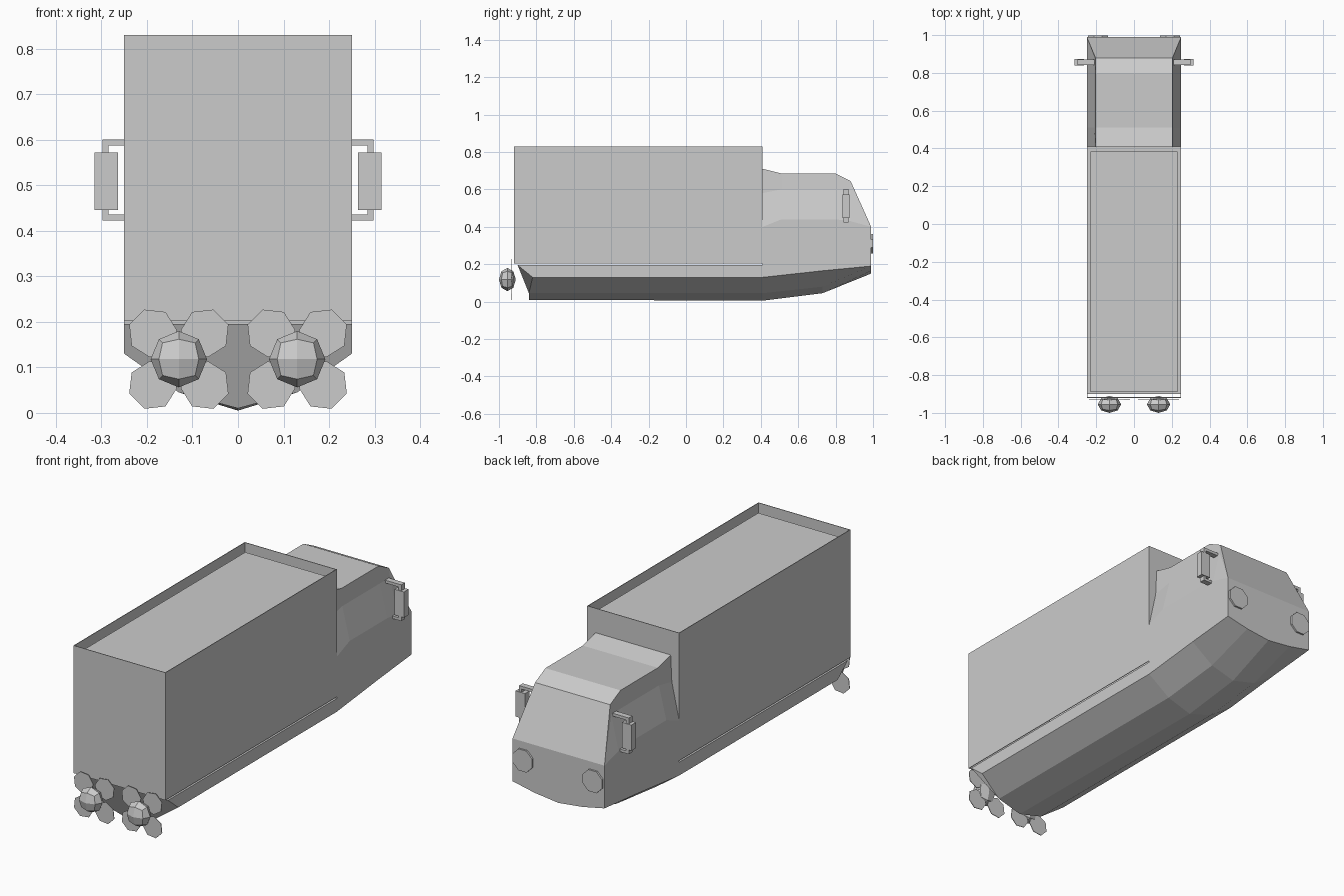
import bpy, bmesh, math
from mathutils import Vector

old = bpy.data.objects.get("Cube")
if old:
    bpy.data.objects.remove(old, do_unlink=True)

grey = bpy.data.materials.new("plain_grey")
grey.use_nodes = True
COLOUR = (0.6, 0.6, 0.6, 1)
grey.diffuse_color = COLOUR
grey.node_tree.nodes["Principled BSDF"].inputs["Base Color"].default_value = COLOUR


def finish(name, bm, fix=True):
    bmesh.ops.remove_doubles(bm, verts=bm.verts, dist=0.0005)
    if fix:
        bmesh.ops.recalc_face_normals(bm, faces=bm.faces)
    mesh = bpy.data.meshes.new(name)
    bm.to_mesh(mesh)
    bm.free()
    mesh.materials.append(grey)
    obj = bpy.data.objects.new(name, mesh)
    bpy.context.collection.objects.link(obj)
    return obj


def add_box(bm, x, y, z):
    verts = bmesh.ops.create_cube(bm, size=1)["verts"]
    for v in verts:
        v.co = Vector([(r[0] + r[1]) / 2 + c * (r[1] - r[0])
                       for r, c in zip((x, y, z), v.co)])


def loft(name, sections):
    """Skin half sections (y, [(x, z), ...]) mirrored over x = 0."""
    bm = bmesh.new()
    rings = []
    for y, half in sections:
        full = half + [(-x, z) for x, z in reversed(half) if x > 0]
        rings.append([bm.verts.new((x, y, z)) for x, z in full])
    n = len(rings[0])
    for a, b in zip(rings, rings[1:]):
        for i in range(n):
            j = (i + 1) % n
            bm.faces.new((a[i], a[j], b[j], b[i]))
    bm.faces.new(rings[0])
    bm.faces.new(rings[-1])
    return finish(name, bm)


# Boat hull: keel, bilge and chine heights at each station
DECK = 0.195
stations = [(-0.82, 0.01, 0.045, 0.13), (0.41, 0.005, 0.045, 0.13),
            (0.73, 0.045, 0.08, 0.165), (0.99, 0.15, 0.165, 0.19)]
hull = loft("hull", [(y, [(0, k), (0.13, b), (0.25, c), (0.25, DECK)])
                     for y, k, b, c in stations])
# Rake the propeller end
for v in hull.data.vertices:
    if v.co.y < -0.8:
        if v.co.z > 0.19:
            v.co.y = -0.9
        elif abs(v.co.x) < 0.2:
            v.co.y = -0.84

# Cab: belt height, shoulder height and roof height at each station
cab = [(0.41, 0.40, 0.58, 0.71), (0.51, 0.44, 0.6, 0.685),
       (0.80, 0.44, 0.6, 0.685), (0.88, 0.43, 0.6, 0.645)]
cab_sections = [(y, [(0.25, DECK), (0.25, belt), (0.21, sh), (0.204, top)])
                for y, belt, sh, top in cab]
cab_sections.append((0.99, [(0.25, DECK), (0.25, 0.4), (0.25, 0.4), (0.25, 0.4)]))
loft("cab", cab_sections)

# Cargo box: four thin walls and a sunken roof panel
bm = bmesh.new()
Y0, Y1, Z0, Z1, T = -0.92, 0.41, 0.203, 0.83, 0.003
for s in (-1, 1):
    add_box(bm, sorted((s * 0.25, s * (0.25 - T))), (Y0, Y1), (Z0, Z1))
add_box(bm, (-0.25 + T, 0.25 - T), (Y0, Y0 + T), (Z0, Z1))
add_box(bm, (-0.25 + T, 0.25 - T), (Y1 - T, Y1), (Z0, Z1))
finish("cargo_walls", bm)
bm = bmesh.new()
add_box(bm, (-0.23, 0.23), (-0.89, 0.385), (0.785, 0.795))
finish("cargo_roof", bm)


def disc(bm, centre, radius, sides, depth, turn):
    """Flat polygon plate facing along y."""
    pts = []
    for i in range(sides):
        a = turn + math.tau * i / sides
        pts.append(bm.verts.new((centre[0] + radius * math.cos(a), centre[1],
                                 centre[2] + radius * math.sin(a))))
    face = bm.faces.new(pts)
    new = bmesh.ops.extrude_face_region(bm, geom=[face])["geom"]
    for v in new:
        if isinstance(v, bmesh.types.BMVert):
            v.co.y += depth


for side, label in ((1, "left"), (-1, "right")):
    # Round lamps on the cab face
    bm = bmesh.new()
    disc(bm, (side * 0.19, 0.99, 0.31), 0.057, 8, 0.009, math.pi / 8)
    finish(label + "_lamp", bm)

    # Wing mirror with its bracket
    bm = bmesh.new()

    def part(x0, x1, y, z):
        add_box(bm, sorted((side * x0, side * x1)), y, z)

    arm_y = (0.842, 0.87)
    part(0.205, 0.298, arm_y, (0.587, 0.601))
    part(0.235, 0.298, arm_y, (0.423, 0.436))
    part(0.284, 0.298, arm_y, (0.436, 0.587))
    part(0.264, 0.315, (0.838, 0.874), (0.446, 0.572))
    finish(label + "_mirror", bm)

    # Propeller: four flat blades
    px, pz = side * 0.13, 0.118
    bm = bmesh.new()
    for k in range(4):
        a = math.pi / 4 + k * math.pi / 2
        centre = (px + 0.082 * math.cos(a), -0.932, pz + 0.082 * math.sin(a))
        disc(bm, centre, 0.054, 7, 0.003, a + math.pi / 7)
    finish(label + "_propeller_blades", bm)

    # Propeller hub: faceted ball made from a subdivided cube
    bm = bmesh.new()
    bmesh.ops.create_cube(bm, size=2)
    bmesh.ops.subdivide_edges(bm, edges=bm.edges, cuts=1, use_grid_fill=True)
    for v in bm.verts:
        d = v.co.normalized()
        v.co = (px + d.x * 0.062, -0.955 + d.y * 0.045, pz + d.z * 0.062)
    finish(label + "_propeller_hub", bm)
